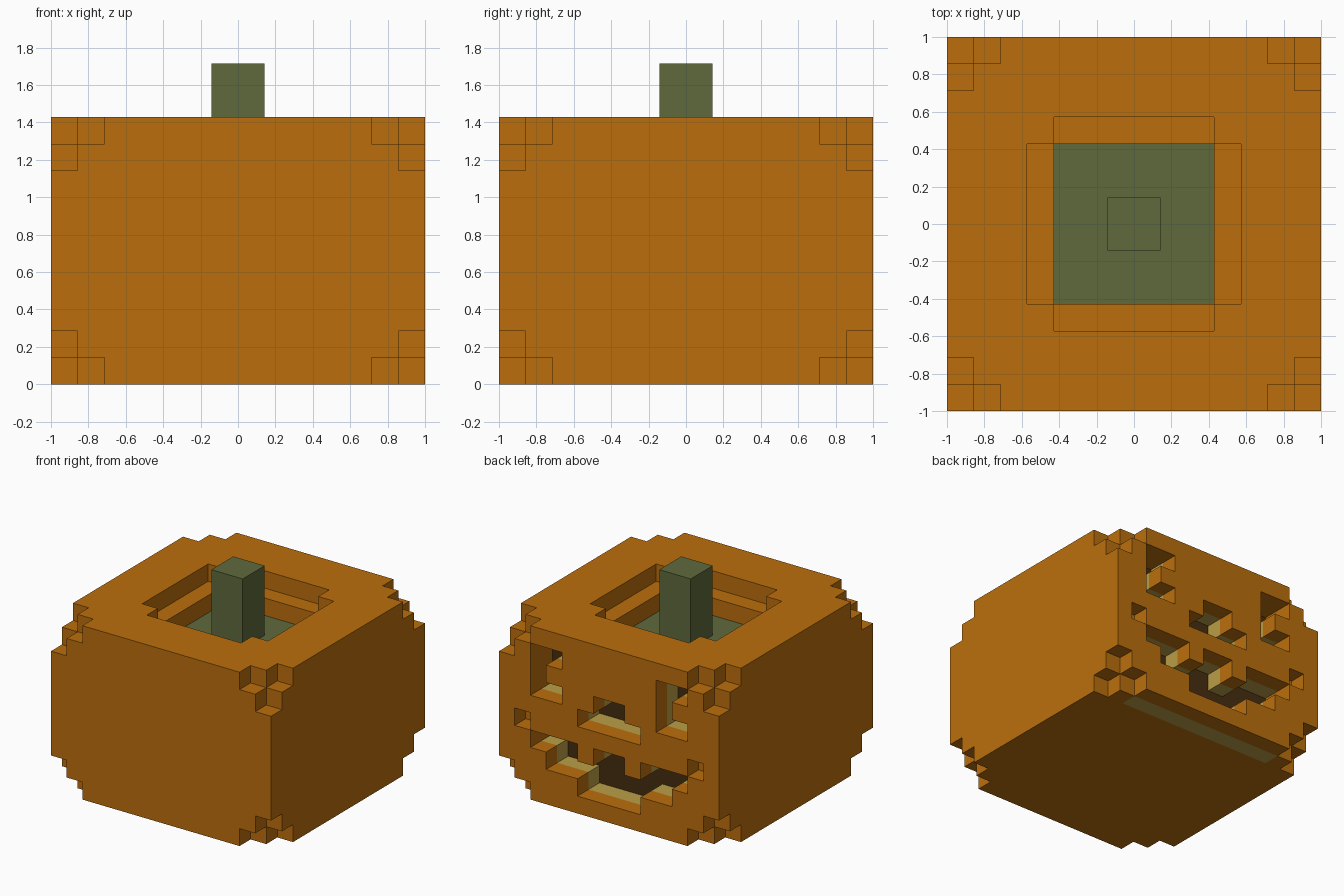
import bpy, bmesh
from mathutils import Vector
from itertools import product

cube = bpy.data.objects.get("Cube")
if cube:
    bpy.data.objects.remove(cube)

U = 1 / 7          # edge of one block
W, H = 14, 10      # body size in blocks


def material(name, hex_code):
    srgb = [int(hex_code[i:i + 2], 16) / 255 for i in (0, 2, 4)]
    color = [((c + 0.055) / 1.055) ** 2.4 for c in srgb] + [1]
    mat = bpy.data.materials.new(name)
    mat.use_nodes = True
    mat.diffuse_color = color
    mat.node_tree.nodes["Principled BSDF"].inputs["Base Color"].default_value = color
    return mat


def box(xs, ys, zs):
    """Blocks filling inclusive index ranges."""
    return set(product(*(range(a, b + 1) for a, b in (xs, ys, zs))))


def build(name, cells, solid, mat):
    """Mesh the outer faces of a part's blocks."""
    bm = bmesh.new()
    for cell in cells:
        for axis, side in product(range(3), (0, 1)):
            near = list(cell)
            near[axis] += 2 * side - 1
            if tuple(near) in solid:
                continue
            quad = []
            for p, q in ((0, 0), (1, 0), (1, 1), (0, 1)):
                co = Vector(cell)
                co[axis] += side
                co[(axis + 1) % 3] += p
                co[(axis + 2) % 3] += q
                quad.append(bm.verts.new((co - Vector((W / 2, W / 2, 0))) * U))
            bm.faces.new(quad if side else quad[::-1])
    bmesh.ops.remove_doubles(bm, verts=bm.verts, dist=0.001)
    mesh = bpy.data.meshes.new(name)
    bm.to_mesh(mesh)
    bm.free()
    mesh.materials.append(mat)
    obj = bpy.data.objects.new(name, mesh)
    bpy.context.collection.objects.link(obj)


# Body block with stepped corners
shell = box((0, W - 1), (0, W - 1), (0, H - 1))
for sx, sy, sz in product((0, 1), repeat=3):
    for step in ((0, 0, 0), (1, 0, 0), (0, 1, 0), (0, 0, 1)):
        shell.discard(tuple(n - 1 - d if s else d
                            for s, d, n in zip((sx, sy, sz), step, (W, W, H))))

# Stepped opening in the top
shell -= box((3, 10), (4, 9), (9, 9)) | box((4, 9), (3, 10), (9, 9))
shell -= box((4, 9), (4, 9), (8, 8))

# Stem standing on a sunken square
stem = box((4, 9), (4, 9), (7, 7)) | box((6, 7), (6, 7), (8, 11))

# Yellow flesh behind the carved wall, dark core behind that
flesh = box((2, 11), (12, 12), (0, 8))
core = box((2, 11), (11, 11), (1, 8))

# Carved eyes, nose and mouth, one string per row from the top
FACE = ("..............",
        "..##......##..",
        "..#.......#...",
        "..##..##..##..",
        ".....####.....",
        ".#..........#.",
        "..###.##.###..",
        "...########...",
        ".....####.....",
        "..............")
shell -= stem | flesh | core
for row, line in enumerate(FACE):
    for col, mark in enumerate(line):
        if mark == "#":
            x, z = W - 1 - col, H - 1 - row
            shell.discard((x, W - 1, z))
            flesh.discard((x, W - 2, z))

solid = shell | stem | flesh | core
build("pumpkin_shell", shell, solid, material("pumpkin orange", "bb6e0c"))
build("stem", stem, solid, material("stem green", "5f693c"))
build("inner_flesh", flesh, solid, material("flesh yellow", "ba9e46"))
build("dark_core", core, solid, material("dark brown", "452e10"))
